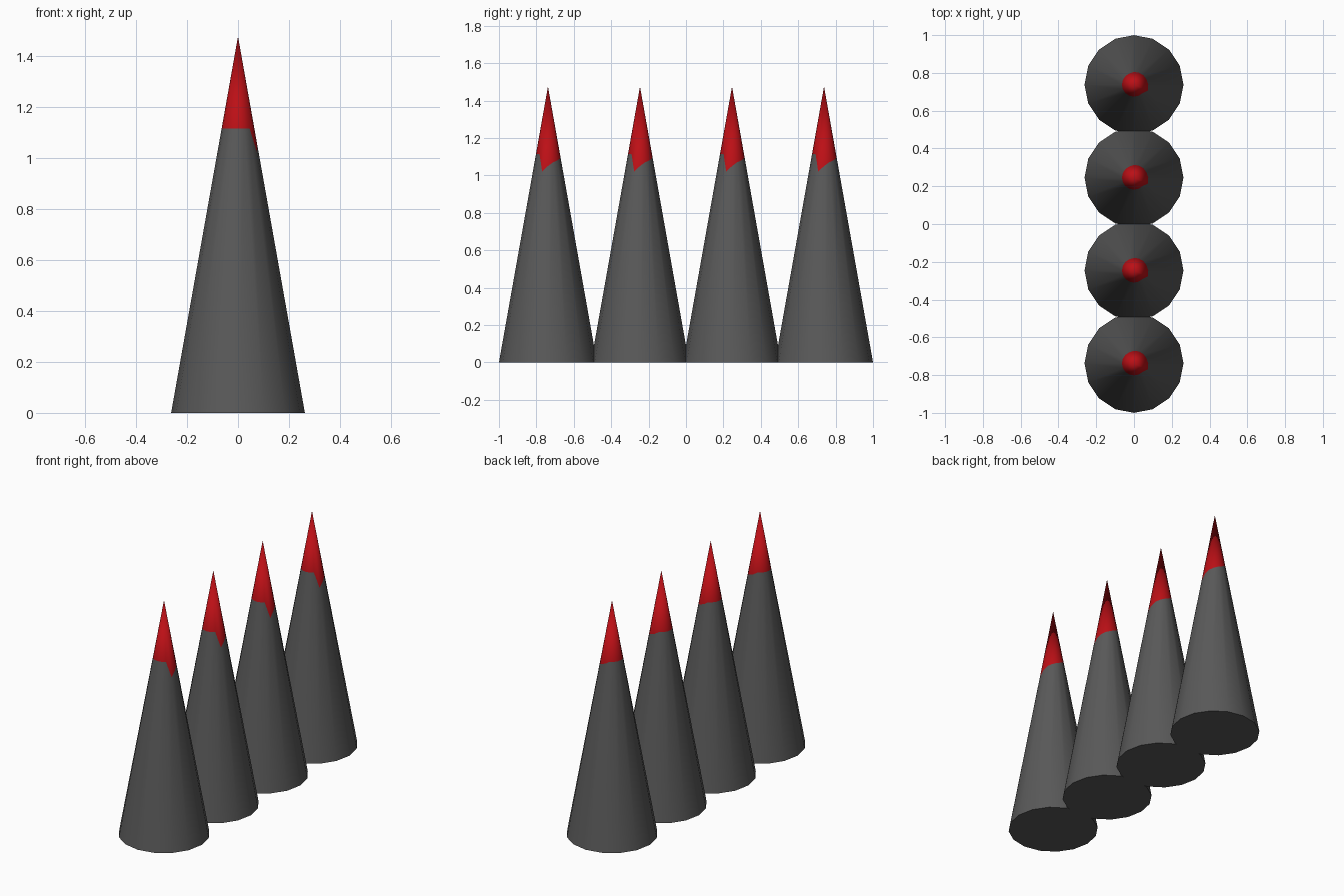
import bpy, bmesh, math

if "Cube" in bpy.data.objects:
    bpy.data.objects.remove(bpy.data.objects["Cube"])

SIDES, RADIUS, HEIGHT, SPACING = 16, 0.262, 1.475, 0.492
PAINT_Z = 1.115
# The paint line droops on the right-hand side: side index -> height
DROOP = {15: 1.02, 0: 1.05, 1: 1.07, 2: 1.08, 3: 1.09, 4: 1.10}


def material(name, rgb):
    m = bpy.data.materials.new(name)
    m.diffuse_color = (*rgb, 1)
    m.use_nodes = True
    m.node_tree.nodes["Principled BSDF"].inputs["Base Color"].default_value = m.diffuse_color
    return m


grey = material("dark_grey", (0.1, 0.1, 0.1))
red = material("red", (0.5, 0.005, 0.008))


def ring_point(i, z):
    a = 2 * math.pi * i / SIDES
    r = RADIUS * (1 - z / HEIGHT)
    return (r * math.cos(a), r * math.sin(a), z)


def spike(name, y):
    bm = bmesh.new()
    # Base ring, paint line and apex
    base = [bm.verts.new(ring_point(i, 0)) for i in range(SIDES)]
    line = [bm.verts.new(ring_point(i, DROOP.get(i, PAINT_Z))) for i in range(SIDES)]
    apex = bm.verts.new((0, 0, HEIGHT))
    bm.faces.new(base[::-1])
    for i in range(SIDES):
        j = (i + 1) % SIDES
        body = bm.faces.new((base[i], base[j], line[j], line[i]))
        tip = bm.faces.new((line[i], line[j], apex))
        tip.material_index = 1
        body.smooth = tip.smooth = True
    # Crisp edge around the base
    for e in bm.edges:
        if all(v.co.z == 0 for v in e.verts):
            e.smooth = False
    mesh = bpy.data.meshes.new(name)
    bm.to_mesh(mesh)
    bm.free()
    mesh.materials.append(grey)
    mesh.materials.append(red)
    ob = bpy.data.objects.new(name, mesh)
    ob.location.y = y
    bpy.context.collection.objects.link(ob)


# Row of four overlapping spikes
for n in range(4):
    spike(f"spike_{n + 1}", (n - 1.5) * SPACING)
